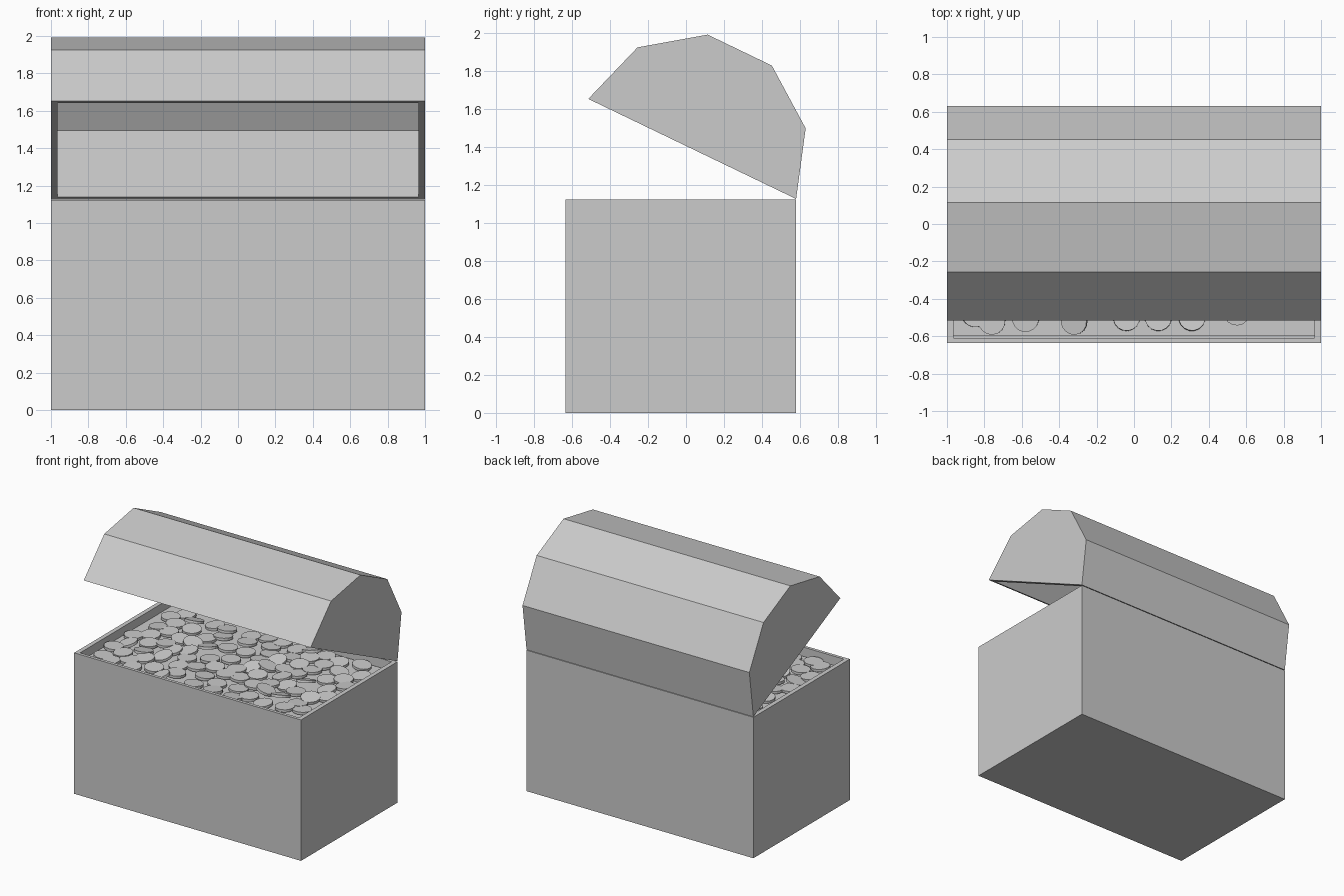
import bpy, bmesh, math, random
from mathutils import Matrix, Vector

if "Cube" in bpy.data.objects:
    bpy.data.objects.remove(bpy.data.objects["Cube"])

random.seed(7)
HALF_W, FRONT, BACK, HEIGHT = 1.0, -0.635, 0.58, 1.123
WALL, FILL_Z = 0.035, 1.055


def make_object(name, bm):
    bmesh.ops.recalc_face_normals(bm, faces=bm.faces)
    mesh = bpy.data.meshes.new(name)
    bm.to_mesh(mesh)
    bm.free()
    obj = bpy.data.objects.new(name, mesh)
    bpy.context.collection.objects.link(obj)
    return obj


def hollow_shell(name, outer, inner, w_out, w_in, rim):
    """Two capped profiles extruded along x, joined by a rim at the opening.
    rim maps to the pair of outer profile indices bounding the open side."""
    bm = bmesh.new()
    rings = []
    n = len(outer)
    for prof, w in ((outer, w_out), (inner, w_in)):
        left = [bm.verts.new((-w, y, z)) for y, z in prof]
        right = [bm.verts.new((w, y, z)) for y, z in prof]
        bm.faces.new(left)
        bm.faces.new(right)
        for i in range(n - 1):
            bm.faces.new((left[i], left[i + 1], right[i + 1], right[i]))
        rings.append((left[0], left[-1], right[-1], right[0]))
    o, k = rings
    for i in range(4):
        j = (i + 1) % 4
        bm.faces.new((o[i], o[j], k[j], k[i]))
    return make_object(name, bm)


# Open chest body
y0, y1 = FRONT + 0.025, BACK - 0.025
hollow_shell("chest_body",
             [(FRONT, HEIGHT), (FRONT, 0), (BACK, 0), (BACK, HEIGHT)],
             [(y0, HEIGHT), (y0, WALL), (y1, WALL), (y1, HEIGHT)],
             HALF_W, HALF_W - WALL, None)

# Lid: half decagon swung open about the back edge
R, TILT = (BACK - FRONT) / 2, math.radians(25.7)
cy, cz = BACK - R * math.cos(TILT), HEIGHT + 0.004 + R * math.sin(TILT)


def half_decagon(r):
    return [(cy + r * math.cos(i * math.pi / 5 - TILT),
             cz + r * math.sin(i * math.pi / 5 - TILT)) for i in range(6)]


hollow_shell("lid", half_decagon(R), half_decagon(R - 0.03),
             HALF_W, HALF_W - WALL, None)

# Flat bed under the coins
bm = bmesh.new()
w, a, b = HALF_W - WALL, FRONT + 0.035, BACK - 0.035
bm.faces.new([bm.verts.new(p) for p in
              ((-w, a, FILL_Z), (w, a, FILL_Z), (w, b, FILL_Z), (-w, b, FILL_Z))])
make_object("coin_bed", bm)

# Coins: a front row, then a random scatter with minimum spacing
COIN_R, COIN_T = 0.072, 0.02
spots = [(-0.85, -0.48), (-0.76, -0.52), (-0.58, -0.505), (-0.32, -0.52),
         (-0.04, -0.50), (0.13, -0.50), (0.31, -0.50), (0.55, -0.47), (0.72, -0.44)]
for _ in range(4000):
    p = (random.uniform(-0.885, 0.885), random.uniform(-0.44, 0.465))
    if len(spots) < 105 and all(math.dist(p, q) > 0.112 for q in spots):
        spots.append(p)
bm = bmesh.new()
for x, y in spots:
    tilt = random.uniform(0, 0.12) if random.random() < 0.8 else random.uniform(0.15, 0.35)
    z = FILL_Z + 0.012 + random.uniform(0, 0.012) + 0.03 * tilt
    mat = (Matrix.Translation(Vector((x, y, z)))
           @ Matrix.Rotation(random.uniform(0, math.tau), 4, 'Z')
           @ Matrix.Rotation(tilt, 4, 'X'))
    bmesh.ops.create_cone(bm, cap_ends=True, segments=16, radius1=COIN_R,
                          radius2=COIN_R, depth=COIN_T, matrix=mat)
make_object("coins", bm)
